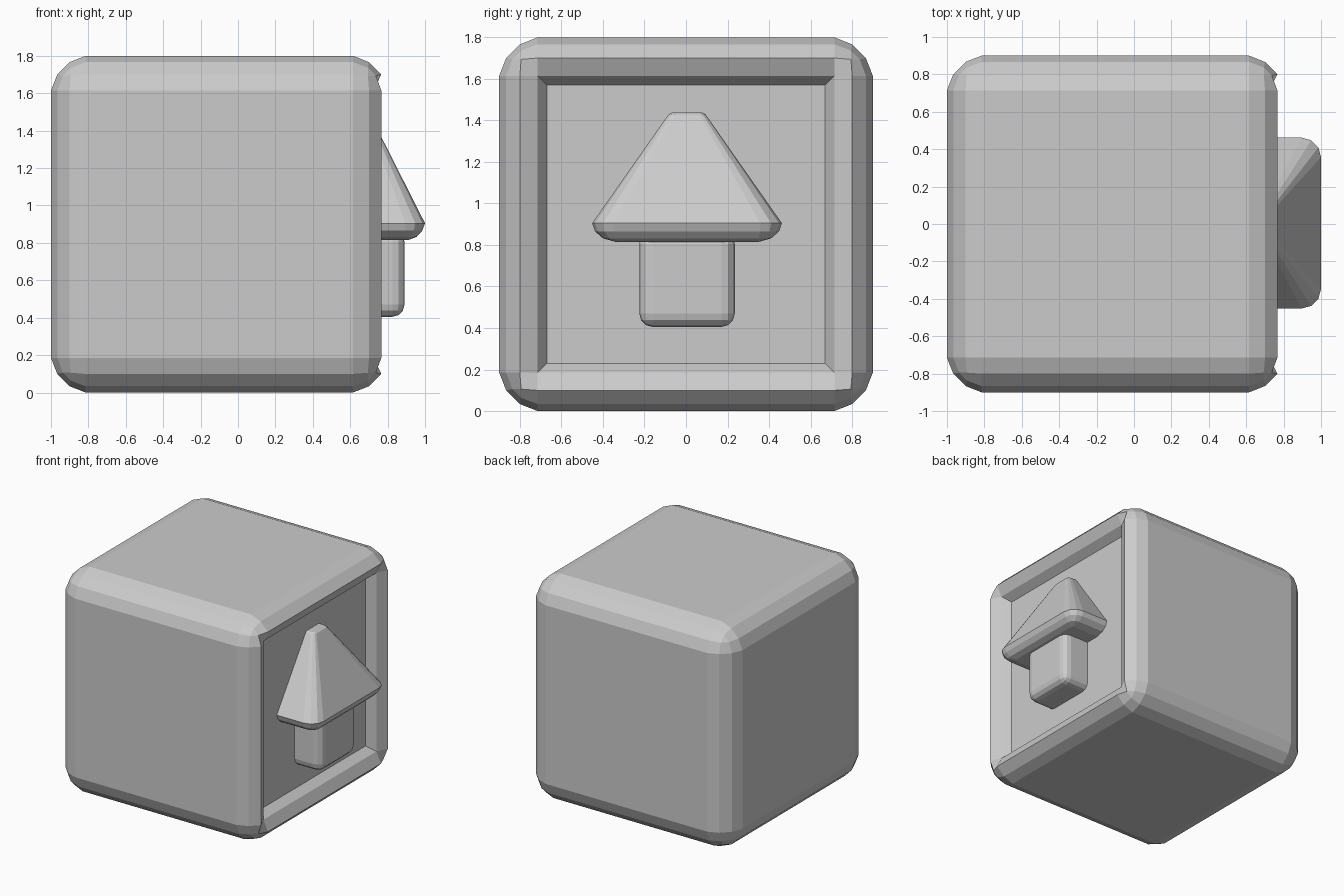
import bpy, bmesh
from math import cos, sin, pi
from mathutils import Vector

if "Cube" in bpy.data.objects:
    bpy.data.objects.remove(bpy.data.objects["Cube"])


def finish(bm, name):
    bmesh.ops.recalc_face_normals(bm, faces=bm.faces)
    mesh = bpy.data.meshes.new(name)
    bm.to_mesh(mesh)
    bm.free()
    obj = bpy.data.objects.new(name, mesh)
    bpy.context.collection.objects.link(obj)
    return obj


def rounded_box(lo, hi, width, profile):
    lo, hi = Vector(lo), Vector(hi)
    bm = bmesh.new()
    bmesh.ops.create_cube(bm, size=1)
    for v in bm.verts:
        v.co = (lo + hi) / 2 + v.co * (hi - lo)
    bmesh.ops.bevel(bm, geom=bm.edges[:], offset=width, offset_type='OFFSET',
                    segments=3, profile=profile, affect='EDGES')
    return bm


# Block: rounded cube whose right face is pushed in to form a recess
bm = rounded_box((-1, -0.9, 0), (0.8, 0.9, 1.8), 0.185, 0.43)
bm.normal_update()
panel = max((f for f in bm.faces if f.normal.x > 0.99), key=lambda f: f.calc_area())
for v in panel.verts:
    v.co.x = 0.725
bmesh.ops.inset_region(bm, faces=[panel], thickness=0.063, depth=0)
for v in panel.verts:
    v.co.x = 0.66
finish(bm, "block")

# Stem of the raised emblem
CX, CY = 0.66, 0.005
finish(rounded_box((CX - 0.23, CY - 0.23, 0.405), (CX + 0.23, CY + 0.23, 0.87),
                   0.065, 0.5), "emblem_stem")


# Tapered cap: rounded rectangles lofted upward
def ring(bm, hx, hy, r, z, n=4):
    verts = []
    for q, (sx, sy) in enumerate(((1, 1), (-1, 1), (-1, -1), (1, -1))):
        for i in range(n):
            a = (q + i / (n - 1)) * pi / 2
            verts.append(bm.verts.new((CX + sx * (hx - r) + r * cos(a),
                                       CY + sy * (hy - r) + r * sin(a), z)))
    return verts


bm = bmesh.new()
rings = [ring(bm, *p) for p in ((0.25, 0.345, 0.02, 0.815), (0.295, 0.405, 0.06, 0.832),
                                (0.325, 0.443, 0.09, 0.865), (0.34, 0.457, 0.105, 0.905),
                                (0.075, 0.09, 0.03, 1.428), (0.06, 0.075, 0.02, 1.437))]
for a, b in zip(rings, rings[1:]):
    for i in range(len(a)):
        j = (i + 1) % len(a)
        bm.faces.new((a[i], a[j], b[j], b[i]))
bm.faces.new(rings[0][::-1])
bm.faces.new(rings[-1])
finish(bm, "emblem_cap")
